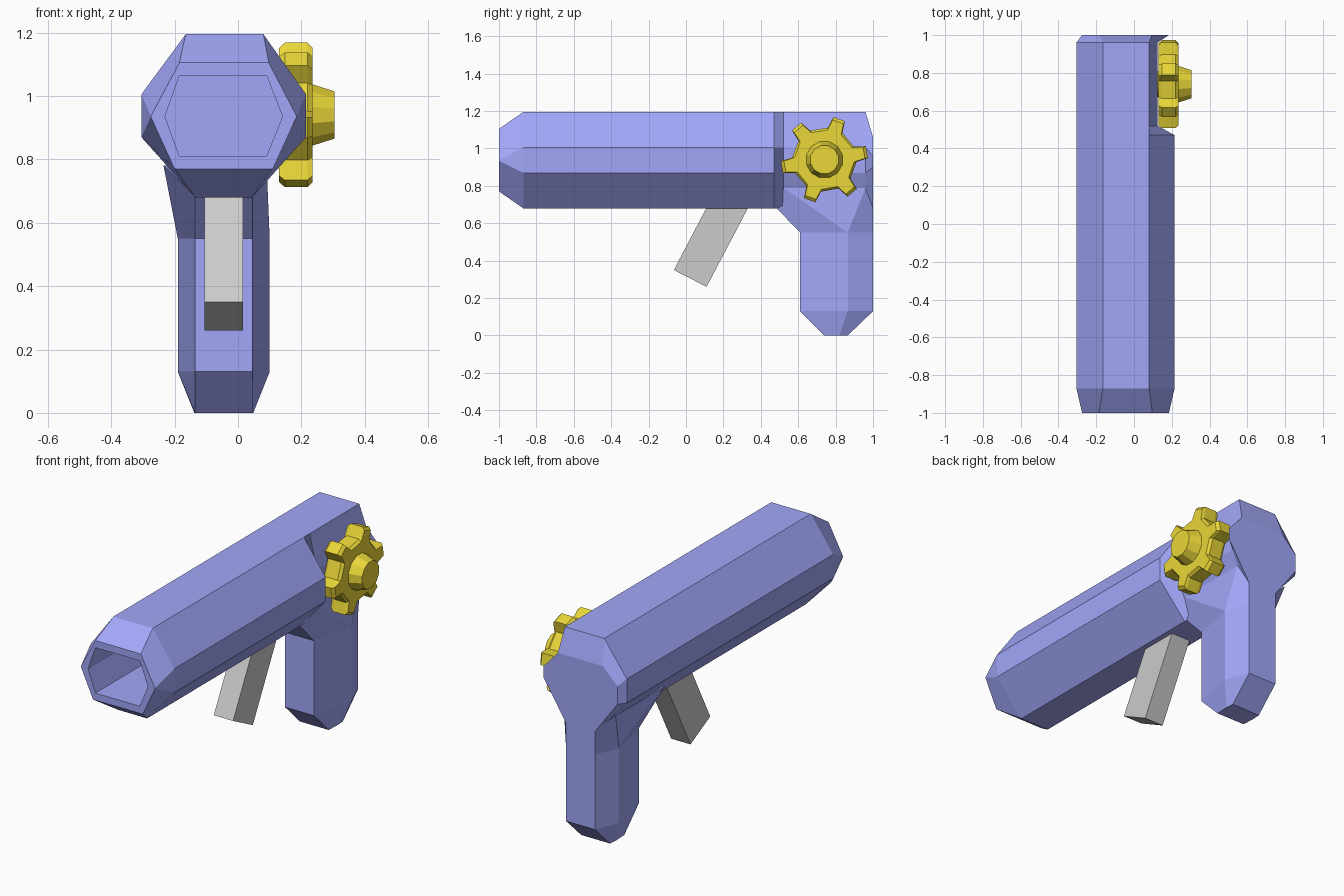
import bpy, bmesh
from math import sin, cos, radians

if "Cube" in bpy.data.objects:
    bpy.data.objects.remove(bpy.data.objects["Cube"])


def material(name, rgb):
    m = bpy.data.materials.new(name)
    m.diffuse_color = (*rgb, 1)
    m.use_nodes = True
    m.node_tree.nodes["Principled BSDF"].inputs["Base Color"].default_value = m.diffuse_color
    return m


BLUE = material("blue_plastic", (0.36, 0.39, 0.95))
YELLOW = material("yellow_plastic", (0.82, 0.68, 0.04))


def loft(name, rings, mat=None):
    """Skin a list of equal-length 3D rings and cap both ends."""
    bm = bmesh.new()
    vr = [[bm.verts.new(p) for p in r] for r in rings]
    n = len(vr[0])
    for a, b in zip(vr, vr[1:]):
        for i in range(n):
            j = (i + 1) % n
            bm.faces.new((a[i], a[j], b[j], b[i]))
    bm.faces.new(vr[0])
    bm.faces.new(vr[-1])
    bmesh.ops.remove_doubles(bm, verts=bm.verts, dist=0.0005)
    bmesh.ops.recalc_face_normals(bm, faces=bm.faces)
    me = bpy.data.meshes.new(name)
    bm.to_mesh(me)
    bm.free()
    ob = bpy.data.objects.new(name, me)
    bpy.context.collection.objects.link(ob)
    if mat:
        me.materials.append(mat)
    return ob


def at_y(y, pts):
    return [(x, y, z) for x, z in pts]


def at_z(z, pts):
    return [(x, y, z) for x, y in pts]


# Barrel: octagon with hexagonal hollow muzzle and a gear recess on the right
octagon = [(-.165, 1.195), (.08, 1.195), (.215, 1.005), (.215, .87),
           (.045, .68), (-.135, .68), (-.305, .87), (-.305, 1.005)]
recess = octagon[:2] + [(.125, 1.005), (.125, .87)] + octagon[4:]
muzzle = [(-.185, 1.105), (.097, 1.105), (.185, .936), (.185, .934),
          (.11, .77), (-.20, .77), (-.275, .934), (-.275, .936)]
bore = [(-.185, 1.065), (.09, 1.065), (.14, .936), (.14, .934),
        (.09, .81), (-.185, .81), (-.23, .934), (-.23, .936)]
back = [(-.185, 1.06), (.095, 1.06), (.185, .96), (.185, .90),
        (.045, .68), (-.135, .68), (-.275, .87), (-.275, .97)]
loft("barrel", [at_y(-.4, bore), at_y(-1, bore), at_y(-1, muzzle),
                at_y(-.87, octagon), at_y(.47, octagon), at_y(.52, recess),
                at_y(.96, recess), at_y(1, back)], BLUE)

# Grip: hexagonal handle that flares into the barrel
flare = [(-.135, .48, .685), (.045, .48, .685), (.09, .52, .79), (.09, .96, .79),
         (.045, 1, .70), (-.135, 1, .70), (-.235, .96, .78), (-.235, .52, .78)]
handle = [(-.135, .61), (.045, .61), (.1, .865), (.1, .865),
          (.045, 1), (-.135, 1), (-.19, .865), (-.19, .865)]
foot = [(-.135, .74), (.045, .74), (.048, .82), (.048, .82),
        (.045, .865), (-.135, .865), (-.138, .82), (-.138, .82)]
loft("grip", [flare, at_z(.55, handle), at_z(.13, handle), at_z(0, foot)], BLUE)

# Trigger: slanted bar
bar = [(-.065, .35), (.11, .26), (.357, .73), (.134, .73)]
loft("trigger", [[(x, y, z) for y, z in bar] for x in (-.105, .015)])

# Gear wheel with six teeth, plus tapered hub
CY, CZ = .74, .94


def disc(x, polar, s=1):
    return [(x, CY + s * r * cos(radians(a)), CZ + s * r * sin(radians(a)))
            for a, r in polar]


teeth = [(10 + 60 * k + da, r) for k in range(6)
         for da, r in ((-14, .172), (-8, .233), (8, .233), (14, .172))]
loft("gear_wheel", [disc(.13, teeth, .93), disc(.148, teeth), disc(.22, teeth),
                    disc(.235, teeth, .93)], YELLOW)
circle = [(30 * k + 15, 1) for k in range(12)]
loft("gear_hub", [disc(.22, circle, .1), disc(.235, circle, .1),
                  disc(.305, circle, .077)], YELLOW)
# Axle hidden between the gear and the barrel
loft("gear_axle", [disc(.06, circle, .07), disc(.14, circle, .07)], YELLOW)
